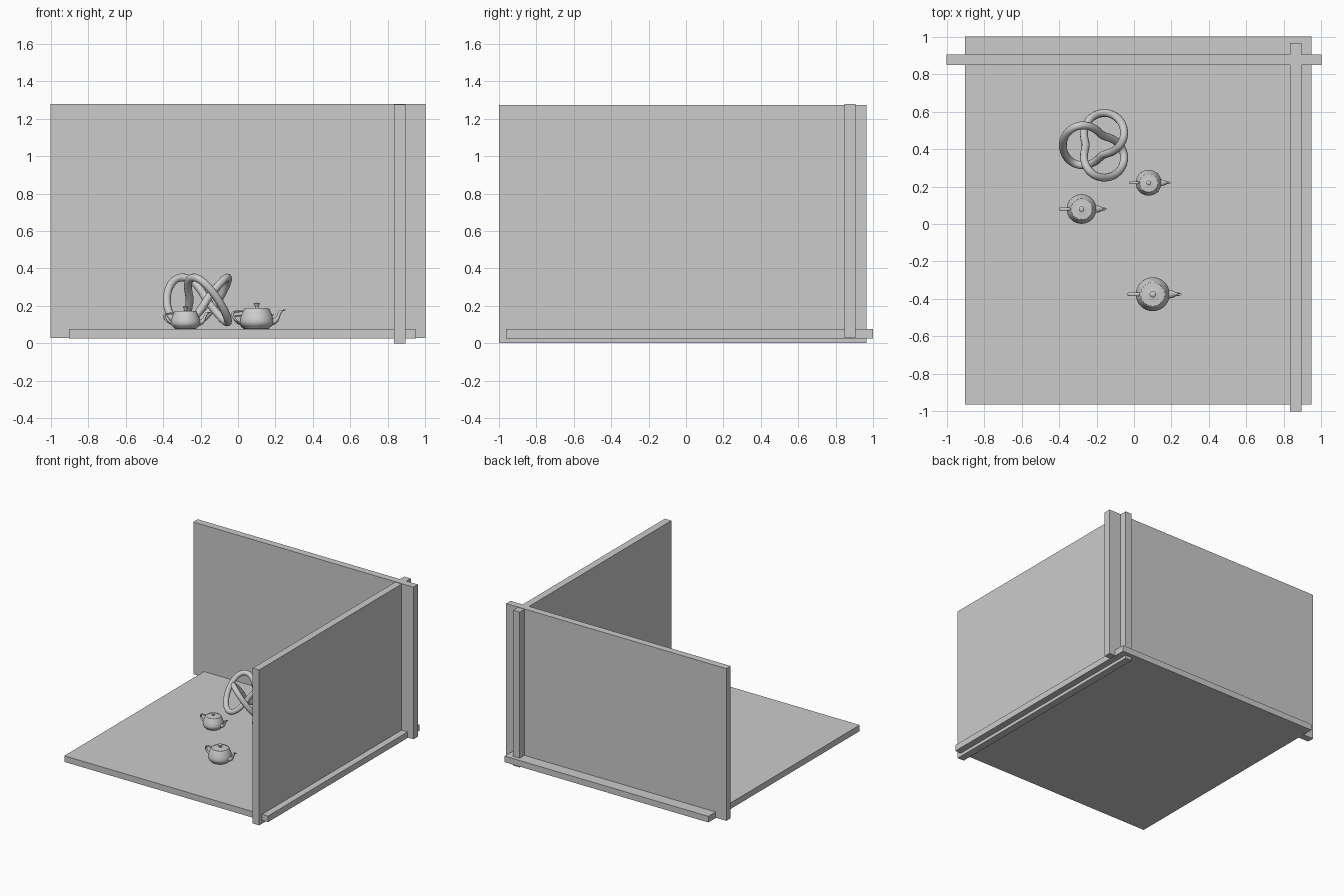
import bpy, bmesh
from math import sin, cos, pi, radians
from mathutils import Vector

if "Cube" in bpy.data.objects:
    bpy.data.objects.remove(bpy.data.objects["Cube"])


def slab(name, lo, hi):
    lo, hi = Vector(lo), Vector(hi)
    bpy.ops.mesh.primitive_cube_add(size=1, location=(lo + hi) / 2)
    ob = bpy.context.object
    ob.name = name
    ob.scale = hi - lo
    bpy.ops.object.transform_apply(location=False, rotation=False, scale=True)


def bezier(pts, steps):
    """Chained cubic segments; neighbours share their end point."""
    pts = [Vector(p) for p in pts]
    out = []
    for i in range(0, len(pts) - 1, 3):
        a, b, c, d = pts[i:i + 4]
        for k in range(steps):
            t = k / steps
            u = 1 - t
            out.append(a*u**3 + 3*b*u*u*t + 3*c*u*t*t + d*t**3)
    return out + [pts[-1]]


def skin(bm, rings):
    """Bridge equal-sized closed rings of points."""
    vs = [[bm.verts.new(p) for p in ring] for ring in rings]
    n = len(vs[0])
    for r0, r1 in zip(vs, vs[1:]):
        for i in range(n):
            j = (i + 1) % n
            bm.faces.new((r0[i], r0[j], r1[j], r1[i]))


def lathe(bm, profile, sides=32):
    skin(bm, [[(p.x*cos(2*pi*i/sides), p.x*sin(2*pi*i/sides), p.y)
               for i in range(sides)] for p in bezier(profile, 6)])


def tube(bm, lower, upper, widths, steps=8, sides=14):
    """Oval tube between a lower and an upper side curve."""
    rings = []
    for a, b, w in zip(bezier(lower, steps), bezier(upper, steps),
                       bezier([(w, 0) for w in widths], steps)):
        m, h = (a + b) / 2, (b - a) / 2
        rings.append([(m.x + h.x*cos(s), w.x*sin(s), m.y + h.y*cos(s))
                      for s in (2*pi*i/sides for i in range(sides))])
    skin(bm, rings)


def teapot(name, x, y, scale):
    bm = bmesh.new()
    # body with rim and base
    lathe(bm, [(1.4, 2.4), (1.3375, 2.53), (1.4375, 2.53), (1.5, 2.4),
               (1.75, 1.875), (2, 1.35), (2, .9),
               (2, .45), (1.5, .225), (1.5, .15),
               (1.5, .075), (1.425, 0), (0, 0)])
    # lid with knob
    lathe(bm, [(0, 3.15), (.8, 3.15), (0, 2.7), (.2, 2.55),
               (.4, 2.4), (1.3, 2.4), (1.4, 2.4)])
    # handle
    tube(bm, [(-1.6, 2.025), (-2.3, 2.025), (-2.7, 2.025), (-2.7, 1.8),
              (-2.7, 1.575), (-2.5, 1.125), (-2, .9)],
         [(-1.5, 2.25), (-2.5, 2.25), (-3, 2.25), (-3, 1.8),
          (-3, 1.35), (-2.65, .9375), (-1.9, .6)], [.225] * 7)
    # spout with turned lip
    tube(bm, [(1.7, .45), (3.1, .675), (2.4, 1.875), (3.3, 2.25),
              (3.525, 2.344), (3.45, 2.3625), (3.2, 2.25)],
         [(1.7, 1.275), (2.6, 1.275), (2.3, 1.95), (2.7, 2.25),
          (2.8, 2.325), (2.9, 2.325), (2.8, 2.25)],
         [.5, .5, .19, .19, .19, .12, .12])
    bmesh.ops.remove_doubles(bm, verts=bm.verts, dist=1e-4)
    bmesh.ops.recalc_face_normals(bm, faces=bm.faces)
    bmesh.ops.scale(bm, vec=(scale,) * 3, verts=bm.verts)
    me = bpy.data.meshes.new(name)
    bm.to_mesh(me)
    bm.free()
    ob = bpy.data.objects.new(name, me)
    bpy.context.collection.objects.link(ob)
    ob.location = (x, y, .075)
    smooth(ob)


def smooth(ob):
    bpy.ops.object.select_all(action='DESELECT')
    ob.select_set(True)
    bpy.context.view_layer.objects.active = ob
    bpy.ops.object.shade_smooth_by_angle(angle=radians(50))


# floor and two overlapping walls
slab("floor", (-.903, -.963, .026), (.947, 1, .076))
slab("back_wall", (-1, .848, .029), (1, .905, 1.278))
slab("right_wall", (.834, -1, 0), (.893, .966, 1.275))

# teapots
teapot("large_teapot", .10, -.375, .0452)
teapot("medium_teapot", -.28, .08, .0396)
teapot("small_teapot", .078, .22, .0344)

# trefoil knot
N = 160
cu = bpy.data.curves.new("knot", 'CURVE')
cu.dimensions = '3D'
cu.bevel_depth = .021
cu.bevel_resolution = 4
sp = cu.splines.new('POLY')
sp.points.add(N - 1)
sp.use_cyclic_u = True
for i, p in enumerate(sp.points):
    t = 2 * pi * i / N
    r = 2 + cos(3 * t)
    p.co = (-.197 - .061*r*cos(2*t), .42 - .061*r*sin(2*t),
            .232 - .0545*r*sin(3*t), 1)
knot = bpy.data.objects.new("knot", cu)
bpy.context.collection.objects.link(knot)
bpy.ops.object.select_all(action='DESELECT')
knot.select_set(True)
bpy.context.view_layer.objects.active = knot
bpy.ops.object.convert(target='MESH')
smooth(bpy.context.object)
